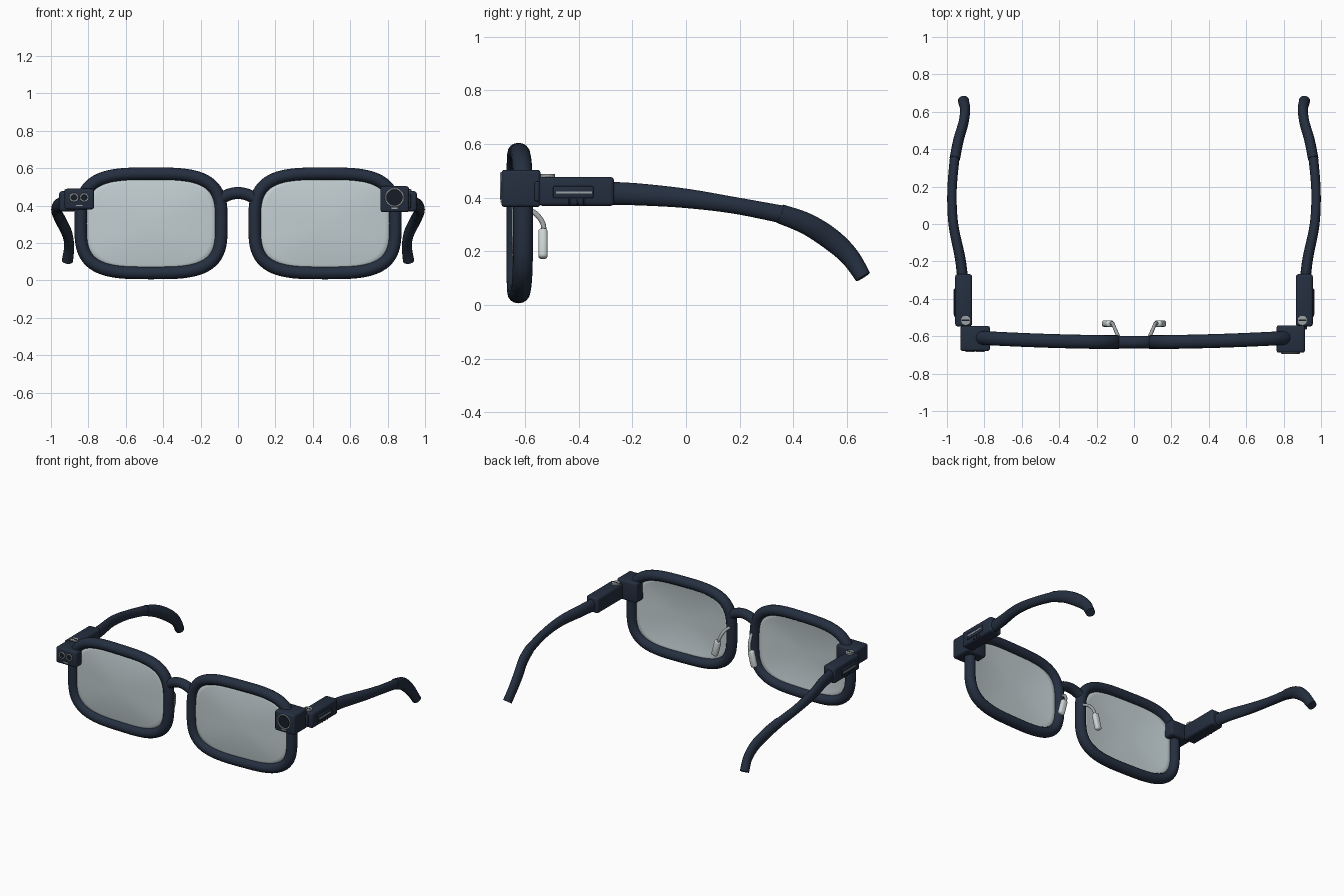
import bpy, bmesh, math
from mathutils import Vector, Matrix

if "Cube" in bpy.data.objects:
    bpy.data.objects.remove(bpy.data.objects["Cube"])


def material(name, r, g, b):
    m = bpy.data.materials.new(name)
    m.use_nodes = True
    m.diffuse_color = (r, g, b, 1)
    m.node_tree.nodes["Principled BSDF"].inputs["Base Color"].default_value = (r, g, b, 1)
    return m


NAVY = material("navy frame", 0.018, 0.028, 0.050)
DARK = material("dark detail", 0.008, 0.012, 0.020)
GLASS = material("pale lens", 0.54, 0.62, 0.64)
METAL = material("grey metal", 0.33, 0.36, 0.37)
PAD = material("light pad", 0.60, 0.66, 0.66)


def finish(name, bm, mat, angle=40):
    bmesh.ops.recalc_face_normals(bm, faces=bm.faces)
    me = bpy.data.meshes.new(name)
    bm.to_mesh(me)
    bm.free()
    ob = bpy.data.objects.new(name, me)
    bpy.context.collection.objects.link(ob)
    me.materials.append(mat)
    bpy.ops.object.select_all(action='DESELECT')
    ob.select_set(True)
    bpy.context.view_layer.objects.active = ob
    bpy.ops.object.shade_smooth_by_angle(angle=math.radians(angle))
    return ob


def box(name, centre, size, mat, bevel=0.0, tilt=0.0):
    bm = bmesh.new()
    bmesh.ops.create_cube(bm, size=1, matrix=Matrix.Diagonal((*size, 1)))
    if bevel:
        bmesh.ops.bevel(bm, geom=bm.edges[:], offset=bevel, segments=3,
                        profile=0.5, affect='EDGES')
    bm.transform(Matrix.Translation(centre) @ Matrix.Rotation(tilt, 4, 'Y'))
    return finish(name, bm, mat)


def cylinder(name, centre, radius, depth, mat, axis='Z'):
    bm = bmesh.new()
    bmesh.ops.create_cone(bm, cap_ends=True, segments=32, radius1=radius,
                          radius2=radius, depth=depth)
    turn = Matrix.Rotation(math.pi / 2, 4, 'X') if axis == 'Y' else Matrix()
    bm.transform(Matrix.Translation(centre) @ turn)
    return finish(name, bm, mat)


def sweep(name, pts, sizes, ref, mat, closed=False, sides=16):
    """Loft elliptical rings along pts; sizes = (radius along ref, radius across)."""
    bm = bmesh.new()
    pts = [Vector(p) for p in pts]
    n, rings = len(pts), []
    for i, p in enumerate(pts):
        a, b = (pts[i - 1], pts[(i + 1) % n]) if closed else (pts[max(i - 1, 0)], pts[min(i + 1, n - 1)])
        t = (b - a).normalized()
        u = (Vector(ref) - t * t.dot(Vector(ref))).normalized()
        v = t.cross(u)
        ru, rv = sizes[i]
        rings.append([bm.verts.new(p + u * ru * math.cos(k) + v * rv * math.sin(k))
                      for k in (2 * math.pi * j / sides for j in range(sides))])
    for i in range(n if closed else n - 1):
        r, q = rings[i], rings[(i + 1) % n]
        for j in range(sides):
            k = (j + 1) % sides
            bm.faces.new((r[j], r[k], q[k], q[j]))
    if not closed:
        bm.faces.new(rings[0])
        bm.faces.new(rings[-1])
    return finish(name, bm, mat, 50)


def smooth_path(keys, steps=6):
    """Catmull-Rom interpolation of tuples."""
    k = [keys[0]] + list(keys) + [keys[-1]]
    out = []
    for i in range(1, len(k) - 2):
        for s in range(steps):
            t = s / steps
            out.append(tuple(0.5 * (2 * b + (c - a) * t + (2 * a - 5 * b + 4 * c - d) * t * t
                                    + (3 * b - a - 3 * c + d) * t ** 3)
                             for a, b, c, d in zip(*k[i - 1:i + 3])))
    return out + [keys[-1]]


# Rounded eye outline that follows the gentle bow of the front
CX, CZ = 0.465, 0.305


def bow(x):
    return -0.632 + 0.035 * x * x


def outline(side, a, b, scale=1.0, dome=0.0, count=72, power=2 / 3.4):
    pts = []
    for i in range(count):
        th = 2 * math.pi * i / count
        c, s = math.cos(th), math.sin(th)
        x = side * CX + scale * a * math.copysign(abs(c) ** power, c)
        z = CZ + scale * b * math.copysign(abs(s) ** power, s)
        pts.append((x, bow(x) - dome * (1 - scale ** 2), z))
    return pts


def lens(name, side):
    bm = bmesh.new()
    rings = [[bm.verts.new(p) for p in outline(side, 0.365, 0.253, s / 8, 0.022)]
             for s in range(8, 0, -1)]
    for r, q in zip(rings, rings[1:]):
        for j in range(len(r)):
            k = (j + 1) % len(r)
            bm.faces.new((r[j], r[k], q[k], q[j]))
    bm.faces.new(rings[-1])
    ob = finish(name, bm, GLASS, 60)
    mod = ob.modifiers.new("thickness", 'SOLIDIFY')
    mod.thickness, mod.offset = 0.01, 0


# Temple keys: x, y, z, half width, half height
ARM = [(0.915, -0.30, 0.416, 0.029, 0.043), (0.930, -0.18, 0.412, 0.028, 0.041),
       (0.966, 0.00, 0.397, 0.026, 0.036), (0.973, 0.18, 0.371, 0.025, 0.031),
       (0.958, 0.36, 0.337, 0.026, 0.033)]
TIP = [(0.958, 0.35, 0.340, 0.028, 0.036), (0.938, 0.45, 0.302, 0.028, 0.040),
       (0.912, 0.54, 0.245, 0.027, 0.041), (0.903, 0.61, 0.180, 0.027, 0.036),
       (0.912, 0.66, 0.104, 0.030, 0.030)]

for label, s in (("left", 1), ("right", -1)):
    # Eye rim and lens
    sweep(label + "_rim", outline(s, 0.376, 0.265), [(0.037, 0.034)] * 72, (0, 1, 0), NAVY, True)
    lens(label + "_lens", s)

    # Hinge screw and temple housing
    box(label + "_temple_housing", (s * 0.911, -0.408, 0.423), (0.09, 0.28, 0.108), NAVY, 0.014)
    box(label + "_hinge_leaf", (s * 0.90, -0.53, 0.423), (0.05, 0.07, 0.075), NAVY, 0.008)
    cylinder(label + "_hinge_screw", (s * 0.90, -0.515, 0.475), 0.027, 0.024, METAL)
    box(label + "_screw_slot", (s * 0.90, -0.515, 0.487), (0.042, 0.007, 0.003), DARK)

    # Side panel with light strip and small vents
    box(label + "_side_panel", (s * 0.956, -0.42, 0.42), (0.014, 0.15, 0.045), NAVY, 0.005)
    box(label + "_light_strip", (s * 0.963, -0.418, 0.419), (0.004, 0.134, 0.009), METAL)
    for i in range(3):
        box(f"{label}_vent_{i + 1}", (s * 0.951, -0.433 + 0.027 * i, 0.384),
            (0.012, 0.009, 0.022), DARK, 0.002)

    # Curved temple arm and ear tip
    for part, keys in (("temple_arm", ARM), ("ear_tip", TIP)):
        path = smooth_path(keys)
        sweep(f"{label}_{part}", [(s * p[0], p[1], p[2]) for p in path],
              [p[3:] for p in path], (1, 0, 0), NAVY)

    # Nose pad on a bent wire
    wire = smooth_path([(s * 0.085, -0.60, 0.36), (s * 0.102, -0.56, 0.34),
                        (s * 0.115, -0.532, 0.30), (s * 0.13, -0.532, 0.25)])
    sweep(label + "_pad_wire", wire, [(0.010, 0.010)] * len(wire), (1, 0, 0), METAL, sides=10)
    box(label + "_nose_pad", (s * 0.140, -0.533, 0.228), (0.044, 0.035, 0.115), PAD, 0.014, -s * 0.25)

# Arched bridge
bridge = [(x, bow(x), 0.467 - 3.6 * x * x) for x in (0.0125 * i for i in range(-8, 9))]
sweep("bridge", bridge, [(0.034, 0.032)] * len(bridge), (0, 1, 0), NAVY)

# Corner modules
box("left_corner_module", (0.838, -0.615, 0.434), (0.152, 0.146, 0.139), NAVY, 0.013)
box("right_corner_module", (-0.849, -0.612, 0.435), (0.158, 0.134, 0.110), NAVY, 0.013)


def eyepiece(name, x, z, radius, face):
    cylinder(name + "_glass", (x, face, z), radius * 0.85, 0.008, DARK, 'Y')
    ring = [(x + radius * math.cos(t), face - 0.002, z + radius * math.sin(t))
            for t in (2 * math.pi * i / 32 for i in range(32))]
    sweep(name + "_ring", ring, [(0.004, 0.0045)] * 32, (0, 1, 0), METAL, True, 8)


# Camera and twin sensors on the module faces
eyepiece("camera", 0.837, 0.443, 0.047, -0.688)
eyepiece("outer_sensor", -0.877, 0.443, 0.020, -0.679)
eyepiece("inner_sensor", -0.822, 0.443, 0.020, -0.679)
box("camera_light", (0.837, -0.688, 0.386), (0.034, 0.005, 0.007), METAL)
box("sensor_light", (-0.849, -0.679, 0.400), (0.034, 0.005, 0.007), METAL)
